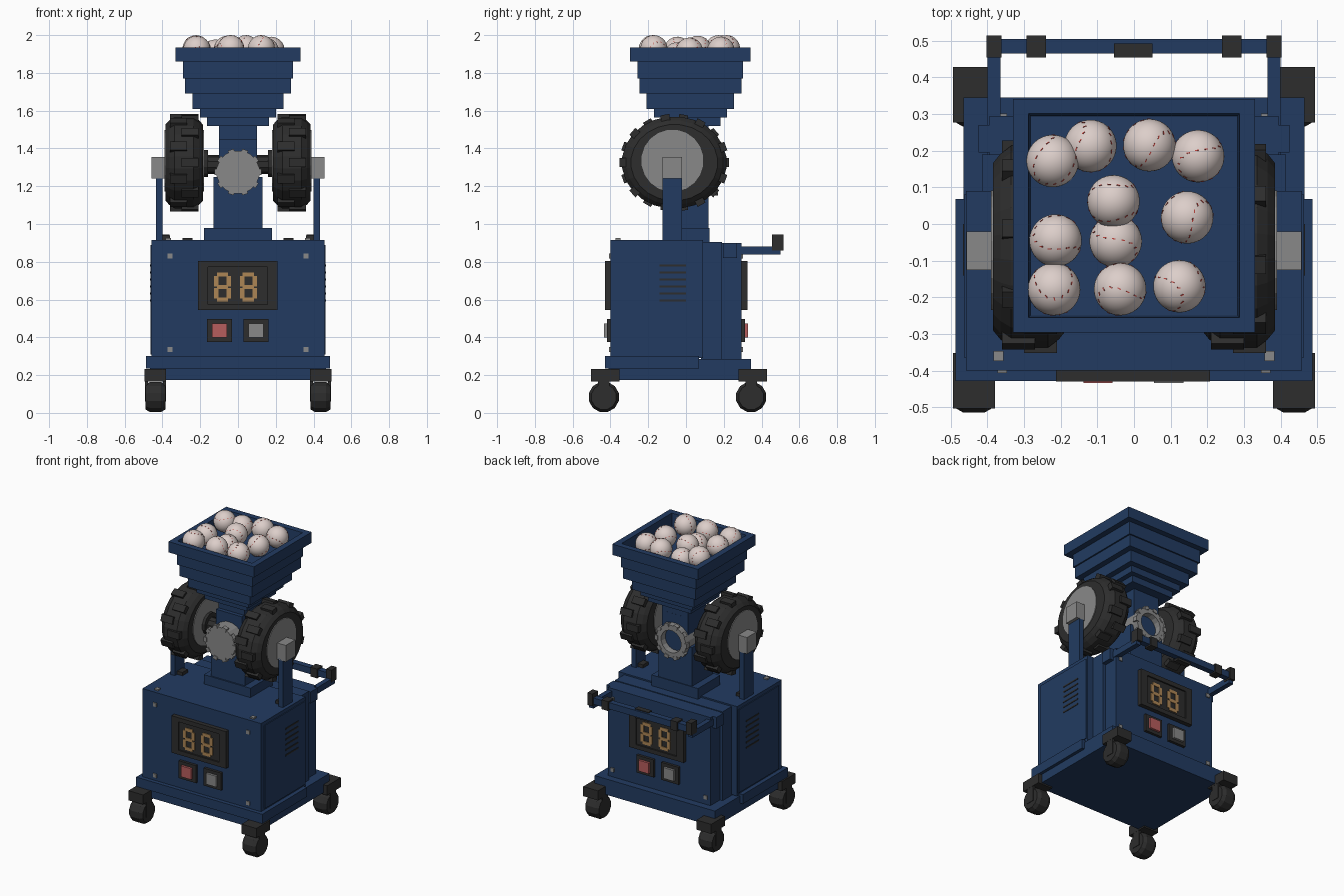
import bpy, bmesh, math, random
from mathutils import Vector, Matrix

if "Cube" in bpy.data.objects:
    bpy.data.objects.remove(bpy.data.objects["Cube"])

random.seed(4)


def material(name, rgb):
    m = bpy.data.materials.new(name)
    m.diffuse_color = (*rgb, 1)
    m.use_nodes = True
    m.node_tree.nodes["Principled BSDF"].inputs["Base Color"].default_value = m.diffuse_color
    return m


BLUE = material("navy paint", (0.016, 0.044, 0.12))
BLACK = material("black rubber", (0.026, 0.026, 0.026))
GREY = material("grey metal", (0.25, 0.25, 0.25))
RED = material("red button", (0.47, 0.11, 0.11))
AMBER = material("amber digits", (0.42, 0.24, 0.09))
CREAM = material("cream ball", (0.72, 0.62, 0.59))
STITCH = material("red stitching", (0.5, 0.06, 0.05))


def finish(bm, name, *mats):
    bmesh.ops.recalc_face_normals(bm, faces=bm.faces)
    me = bpy.data.meshes.new(name)
    bm.to_mesh(me)
    bm.free()
    for m in mats:
        me.materials.append(m)
    ob = bpy.data.objects.new(name, me)
    bpy.context.collection.objects.link(ob)
    return ob


def add_box(bm, lo, hi, rot=Matrix()):
    lo, hi = Vector(lo), Vector(hi)
    mat = Matrix.Translation((lo + hi) / 2) @ rot @ Matrix.Diagonal((*(hi - lo), 1))
    return bmesh.ops.create_cube(bm, size=1, matrix=mat)["verts"]


def box(name, x, y, z, mat):
    bm = bmesh.new()
    add_box(bm, (min(x), min(y), min(z)), (max(x), max(y), max(z)))
    return finish(bm, name, mat)


def pair(name, x, y, z, mat):
    # mirrored left and right boxes
    for s, side in ((-1, "left"), (1, "right")):
        box(f"{name}_{side}", (s * x[0], s * x[1]), y, z, mat)


def loft(bm, rings, cap=True):
    loops = [[bm.verts.new(p) for p in r] for r in rings]
    for a, b in zip(loops, loops[1:]):
        for i in range(len(a)):
            j = (i + 1) % len(a)
            bm.faces.new((a[i], a[j], b[j], b[i]))
    if cap:
        bm.faces.new(loops[0][::-1])
        bm.faces.new(loops[-1])


def lathe(name, profile, centre, axis, mat, n=20, zscale=1.0):
    # profile of (offset along axis, radius)
    rings = []
    for d, r in profile:
        ring = []
        for k in range(n):
            a = 2 * math.pi * (k + .5) / n
            u, w = r * math.cos(a), r * math.sin(a) * zscale
            p = (d, u, w) if axis == "x" else (u, d, w)
            ring.append(Vector(centre) + Vector(p))
        rings.append(ring)
    bm = bmesh.new()
    loft(bm, rings)
    return finish(bm, name, mat)


# Base and stepped cabinet
box("base_plate", (-.465, .465), (-.41, .345), (.175, .24), BLUE)
box("base_flange_front", (-.487, .487), (-.428, .068), (.235, .3), BLUE)
box("base_flange_back", (-.465, .465), (.06, .345), (.235, .285), BLUE)
box("cabinet_front", (-.458, .458), (-.4, .09), (.29, .915), BLUE)
box("cabinet_middle", (-.415, .415), (.08, .19), (.28, .905), BLUE)
box("cabinet_back", (-.395, .395), (.18, .295), (.28, .9), BLUE)
pair("side_panel", (.45, .464), (-.365, .08), (.31, .89), BLUE)

# Side vent slots
for i in range(6):
    z = .59 + i * .037
    pair(f"vent_slot_{i}", (.46, .467), (-.14, 0), (z, z + .01), BLACK)

# Casters at the corners
for s in (-1, 1):
    for yc, end in ((-.435, "front"), (.345, "back")):
        x = s * .437
        tag = f"{end}_{'left' if s < 0 else 'right'}"
        box("caster_plate_" + tag, (x - .057, x + .057), (yc - .068, yc + .083), (.165, .232), BLACK)
        pf = [(-.053, .05), (-.053, .068), (-.03, .082), (.03, .082), (.053, .068), (.053, .05)]
        lathe("caster_wheel_" + tag, pf, (x, yc, .084), "x", BLACK, 12)
        for k in (-1, 1):
            box("caster_fork_" + tag, (x + k * .04, x + k * .056), (yc - .03, yc + .03), (.06, .17), BLACK)


# Control panel, used on the front and turned round on the back
def control_panel(tag, s, y0):
    def part(name, x, z, d, mat):
        box(f"{tag}_{name}", (s * x[0], s * x[1]), (y0 - s * d[0], y0 - s * d[1]), z, mat)

    part("display_screen", (-.21, .205), (.55, .8), (-.01, .02), BLACK)
    for x in ((-.213, -.16), (.155, .208)):
        part("display_frame_side", x, (.545, .803), (-.01, .03), BLACK)
    for z in ((.545, .575), (.773, .803)):
        part("display_frame_edge", (-.213, .208), z, (-.01, .03), BLACK)
    for xd in (-.127, .01):
        for z in (.59, .655, .722):
            part("digit_bar", (xd + .015, xd + .075), (z, z + .022), (.019, .025), AMBER)
        for z in (.605, .67):
            for x in (xd, xd + .066):
                part("digit_stroke", (x, x + .024), (z, z + .055), (.019, .025), AMBER)
    for xb, name, mat in ((-.098, "start", RED), (.095, "stop", GREY)):
        part(name + "_button_frame", (xb - .067, xb + .067), (.375, .497), (-.01, .018), BLACK)
        part(name + "_button", (xb - .04, xb + .04), (.398, .474), (0, .034), mat)
    for x in (-.36, .36):
        for z in (.335, .83):
            part("corner_screw", (x - .013, x + .013), (z - .013, z + .013), (-.01, .007), GREY)


control_panel("front", 1, -.4)
control_panel("back", -1, .295)

# Rear push handle
pair("handle_arm", (.365, .4), (.19, .5), (.838, .882), BLUE)
pair("handle_mount", (.37, .425), (.195, .27), (.82, .9), BLUE)
box("handle_bar", (-.38, .38), (.465, .505), (.87, .915), BLUE)
pair("handle_corner", (.362, .402), (.455, .515), (.86, .945), BLACK)
pair("handle_grip", (.24, .293), (.455, .515), (.86, .925), BLACK)
box("handle_centre_grip", (-.055, .05), (.455, .492), (.855, .92), BLACK)

# Central column and throwing barrel
box("column_foot", (-.18, .18), (-.12, .125), (.9, .98), BLUE)
box("column", (-.13, .13), (-.11, .12), (.97, 1.25), BLUE)
box("column_upper", (-.1, .1), (-.1, .12), (1.24, 1.45), BLUE)
tube = [(-.2, .078), (-.2, .115), (.165, .115), (.165, .078), (.1, .076), (-.14, .076)]
lathe("barrel", tube, (0, 0, 1.275), "y", GREY, 16)
lathe("barrel_bore", [(-.15, .079), (.115, .079)], (0, 0, 1.275), "y", BLACK, 16)
bm = bmesh.new()
for ya in (-.19, .155):
    for k in range(10):
        a = 2 * math.pi * k / 10
        p = Vector((.112 * math.cos(a), ya, 1.275 + .112 * math.sin(a)))
        h = Vector((.012, .015, .016))
        add_box(bm, p - h, p + h, Matrix.Rotation(-a, 4, "Y"))
finish(bm, "barrel_ring_teeth", GREY)

# Throwing wheels, axles and supports
tyre = [(-.1, .15), (-.1, .23), (-.08, .255), (-.05, .278),
        (.05, .278), (.08, .255), (.1, .23), (.1, .15)]
for s, side in ((-1, "left"), (1, "right")):
    c = Vector((s * .285, -.062, 1.325))
    lathe("tyre_" + side, tyre, c, "x", BLACK, 24, .88)
    bm = bmesh.new()
    for k in range(18):
        a = 2 * math.pi * k / 18
        off = .03 if k % 2 else -.03
        p = c + Vector((off, .272 * math.cos(a), .272 * .88 * math.sin(a)))
        h = Vector((.045, .018, .024))
        add_box(bm, p - h, p + h, Matrix.Rotation(a, 4, "X"))
    finish(bm, "tyre_tread_" + side, BLACK)
    lathe("wheel_hub_" + side, [(-.105, .165), (.105, .165)], c + Vector((0, -.01, .01)), "x", GREY, 20)
    lathe("axle_" + side, [(-.09, .05), (.09, .05)], (s * .16, -.065, 1.315), "x", BLACK, 10)
    lathe("axle_collar_" + side, [(-.015, .075), (.015, .075)], (s * .175, -.065, 1.32), "x", BLACK, 12)
pair("axle_block", (.385, .457), (-.125, -.02), (1.24, 1.355), GREY)
pair("support_arm", (.4, .434), (-.125, -.02), (.9, 1.25), BLUE)
pair("support_foot", (.36, .41), (-.1, -.04), (.91, .938), BLACK)
for x, y in ((-.37, -.36), (.37, -.36)):
    box("top_screw", (x - .014, x + .014), (y - .014, y + .014), (.9, .925), GREY)

# Stepped hopper with a shallow tray on top
steps = [(.1, 1.4), (.1, 1.52), (.165, 1.52), (.165, 1.565), (.2, 1.565), (.2, 1.61),
         (.24, 1.61), (.24, 1.69), (.28, 1.69), (.28, 1.77), (.29, 1.77), (.29, 1.86),
         (.33, 1.86), (.33, 1.935), (.288, 1.935), (.282, 1.85)]
rings = []
for h, z in steps:
    hy = h * .965
    rings.append([(-h, .023 - hy, z), (h, .023 - hy, z), (h, .023 + hy, z), (-h, .023 + hy, z)])
bm = bmesh.new()
loft(bm, rings)
finish(bm, "hopper", BLUE)

# Stitched balls
spots = [(-.222, .172, 1.928), (-.119, .213, 1.905), (.042, .215, 1.928), (.175, .185, 1.92),
         (-.056, .062, 1.925), (.145, .018, 1.915), (-.214, -.045, 1.92), (-.05, -.047, 1.89),
         (-.218, -.178, 1.925), (-.038, -.178, 1.928), (.124, -.17, 1.928)]
R = .0715
for i, spot in enumerate(spots):
    bm = bmesh.new()
    bmesh.ops.create_icosphere(bm, subdivisions=4, radius=R)
    for f in bm.faces:
        f.smooth = True
    for k in range(30):
        t = 2 * math.pi * k / 30
        p = Vector((.75 * math.cos(t) + .25 * math.cos(3 * t),
                    .75 * math.sin(t) - .25 * math.sin(3 * t), .866 * math.sin(2 * t)))
        h = Vector((.0015, .005, .001))
        vs = add_box(bm, p * R - h, p * R + h, p.to_track_quat("Z", "Y").to_matrix().to_4x4())
        for f in {f for v in vs for f in v.link_faces}:
            f.material_index = 1
    ob = finish(bm, f"ball_{i}", CREAM, STITCH)
    ob.location = spot
    ob.rotation_euler = [random.uniform(0, 6.28) for _ in range(3)]
